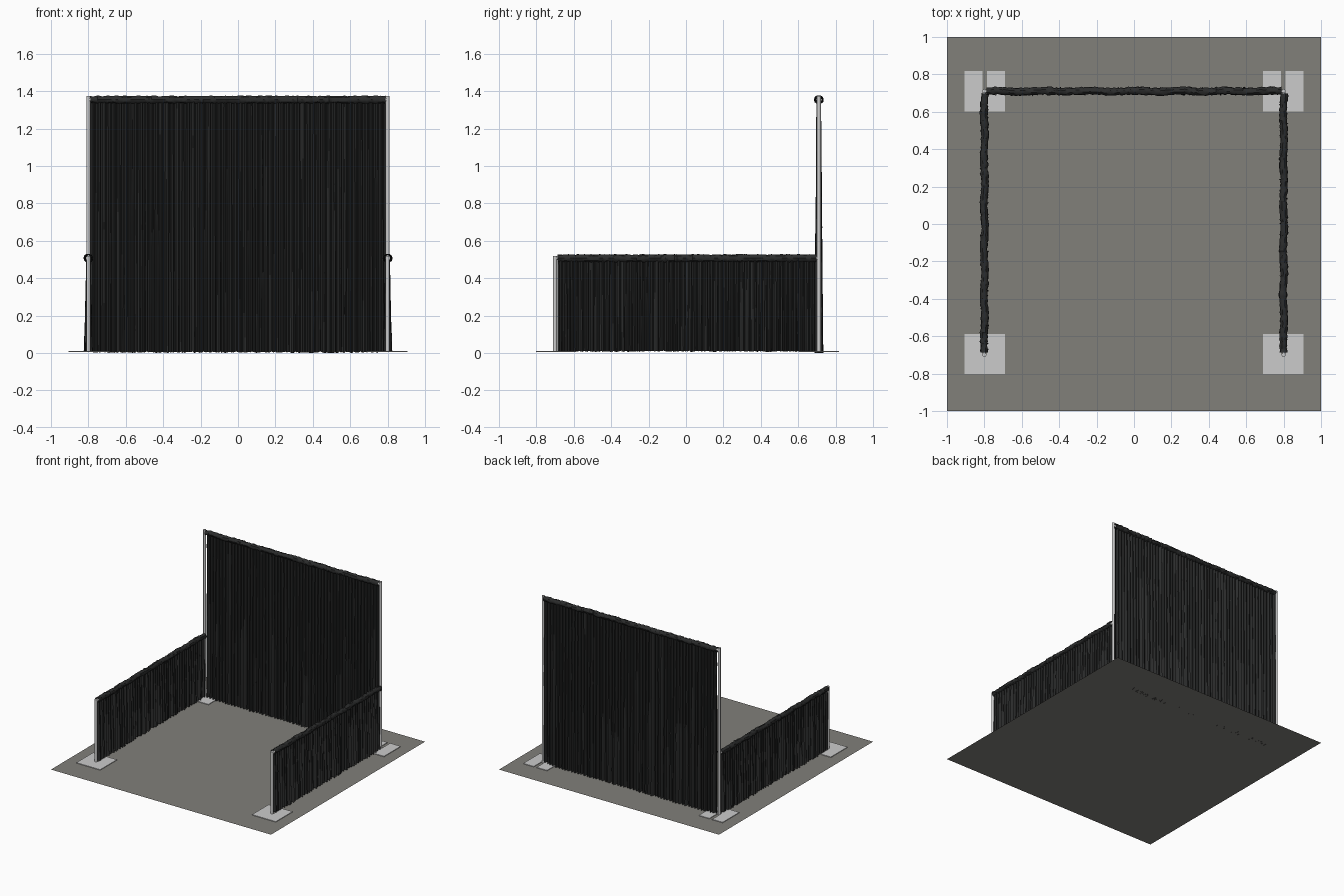
import bpy, bmesh, math, random
from mathutils import Matrix, Vector

if "Cube" in bpy.data.objects:
    bpy.data.objects.remove(bpy.data.objects["Cube"])

random.seed(4)


def material(name, rgb):
    m = bpy.data.materials.new(name)
    m.diffuse_color = (*rgb, 1)
    m.use_nodes = True
    m.node_tree.nodes["Principled BSDF"].inputs["Base Color"].default_value = m.diffuse_color
    return m


BLACK = material("black_cloth", (0.024, 0.025, 0.025))
STEEL = material("light_metal", (0.60, 0.60, 0.60))
GREY = material("floor_grey", (0.22, 0.215, 0.195))


def finish(name, bm, mat, matrix=None, smooth=None):
    if matrix is not None:
        bm.transform(matrix)
    me = bpy.data.meshes.new(name)
    bm.to_mesh(me)
    bm.free()
    ob = bpy.data.objects.new(name, me)
    bpy.context.collection.objects.link(ob)
    me.materials.append(mat)
    if smooth:
        bpy.ops.object.select_all(action='DESELECT')
        ob.select_set(True)
        bpy.context.view_layer.objects.active = ob
        bpy.ops.object.shade_smooth_by_angle(angle=math.radians(smooth))
    return ob


def pole(name, a, b, r=0.011):
    a, b = Vector(a), Vector(b)
    d = b - a
    bm = bmesh.new()
    bmesh.ops.create_cone(bm, cap_ends=True, segments=16, radius1=r, radius2=r, depth=d.length)
    rot = d.to_track_quat('Z', 'Y').to_matrix().to_4x4()
    return finish(name, bm, STEEL, Matrix.Translation((a + b) / 2) @ rot, 40)


def pleats(name, length, top, hem, matrix, panels=1, gap=0.0, rows=10):
    """Gathered cloth along local x: folds deepen toward the hem."""
    bm = bmesh.new()
    w = length / panels
    for p in range(panels):
        x0 = -length / 2 + p * w + (gap / 2 if p else 0)
        x1 = -length / 2 + (p + 1) * w - (gap / 2 if p < panels - 1 else 0)
        n = int((x1 - x0) / 0.007)
        prev = None
        for i in range(n + 1):
            side = 1 if i % 4 < 2 else -1
            a_top = side * random.uniform(0.006, 0.012)
            a_bot = side * random.uniform(0.008, 0.024)
            jog = random.uniform(-0.002, 0.002) if 0 < i < n else 0
            x = x0 + (x1 - x0) * i / n
            z0 = hem + random.uniform(0, 0.008)
            col = []
            for k in range(rows + 1):
                t = k / rows
                y = a_bot + (a_top - a_bot) * t + random.uniform(-0.0015, 0.0015)
                col.append(bm.verts.new((x + jog * (1 - t), y, z0 + (top - z0) * t)))
            if prev:
                for k in range(rows):
                    bm.faces.new((prev[k], col[k], col[k + 1], prev[k + 1]))
            prev = col
    return finish(name, bm, BLACK, matrix, 35)


def sleeve(name, length, z, matrix, sides=10):
    """Crinkled rod pocket along the top of a curtain."""
    bm = bmesh.new()
    n = int(length / 0.012)
    prev = None
    for i in range(n + 1):
        x = -length / 2 + length * i / n
        sway = 0.003 * math.sin(i * 0.31) + random.uniform(-0.002, 0.002)
        r = 0.020 + random.uniform(-0.002, 0.003)
        ring = []
        for k in range(sides):
            a = 2 * math.pi * k / sides
            rr = r + random.uniform(-0.0015, 0.0015)
            ring.append(bm.verts.new((x, sway + rr * math.cos(a), z + rr * math.sin(a))))
        if prev:
            for k in range(sides):
                j = (k + 1) % sides
                bm.faces.new((prev[k], prev[j], ring[j], ring[k]))
        prev = ring
    return finish(name, bm, BLACK, matrix, 35)


def foot(name, x, y):
    """Square plate with a slot from the pole to the rear edge."""
    h, s, z0, z1 = 0.108, 0.013, 0.005, 0.010
    outline = [(-h, -h), (h, -h), (h, h), (s, h), (s, 0), (-s, 0), (-s, h), (-h, h)]
    bm = bmesh.new()
    f = bm.faces.new([bm.verts.new((x + u, y + v, z0)) for u, v in outline])
    ext = bmesh.ops.extrude_face_region(bm, geom=[f])
    vs = [g for g in ext["geom"] if isinstance(g, bmesh.types.BMVert)]
    bmesh.ops.translate(bm, verts=vs, vec=(0, 0, z1 - z0))
    bmesh.ops.recalc_face_normals(bm, faces=bm.faces)
    return finish(name, bm, STEEL)


# Floor sheet
bm = bmesh.new()
bmesh.ops.create_grid(bm, x_segments=1, y_segments=1, size=1.0)
finish("floor", bm, GREY, Matrix.Translation((0, 0, 0.003)))

X, YB, YF = 0.80, 0.71, -0.70
H_BACK, H_SIDE = 1.355, 0.507

# Feet, posts and side walls, mirrored left to right
for label, s in (("left", -1), ("right", 1)):
    foot("back_foot_" + label, s * 0.798, YB)
    foot("front_foot_" + label, s * 0.798, -0.695)
    pole("back_post_" + label, (s * X, YB, 0.005), (s * X, YB, 1.375))
    pole("front_post_" + label, (s * X, YF, 0.005), (s * X, YF, 0.52))
    pole("side_rod_" + label, (s * X, YF, H_SIDE), (s * X, YB, H_SIDE), 0.010)
    m = Matrix.Translation((s * X, 0.005, 0)) @ Matrix.Rotation(math.pi / 2, 4, 'Z')
    pleats("side_curtain_" + label, 1.385, H_SIDE - 0.01, 0.006, m,
           panels=4, gap=0.007 if s < 0 else 0.0, rows=6)
    sleeve("side_sleeve_" + label, 1.385, H_SIDE, m)

# Tall back wall
m = Matrix.Translation((0, YB, 0))
pole("back_rod", (-X, YB, H_BACK), (X, YB, H_BACK), 0.010)
pleats("back_curtain", 1.575, H_BACK - 0.01, 0.0, m, rows=12)
sleeve("back_sleeve", 1.575, H_BACK, m)
